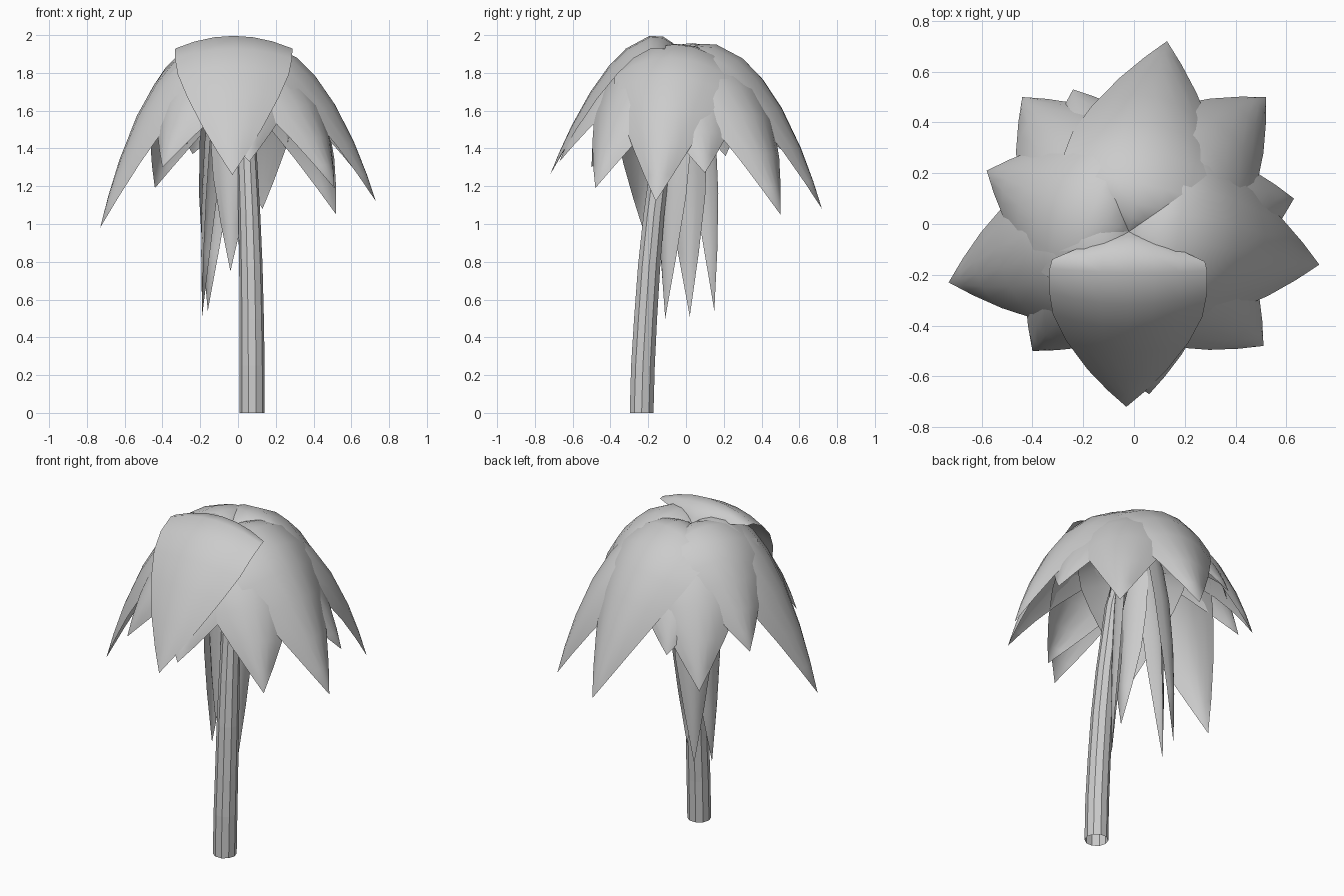
import bpy, bmesh, math
from mathutils import Vector

if "Cube" in bpy.data.objects:
    bpy.data.objects.remove(bpy.data.objects["Cube"])

CROWN = Vector((-0.02, -0.03, 1.90))
# half-width of a leaf along its length (fraction of full width)
BROAD = [(0, .1), (.05, .4), (.1, .68), (.2, .97), (.32, 1), (.5, 1), (.62, .95), (.74, .78), (.86, .5), (.94, .24), (1, 0)]
NARROW = [(0, .2), (.15, .6), (.3, .9), (.45, 1), (.6, 1), (.75, .84), (.88, .47), (1, 0)]


def finish(name, bm):
    bmesh.ops.recalc_face_normals(bm, faces=bm.faces)
    me = bpy.data.meshes.new(name)
    bm.to_mesh(me)
    bm.free()
    ob = bpy.data.objects.new(name, me)
    bpy.context.collection.objects.link(ob)
    return ob


def bezier(p, t):
    u = 1 - t
    return p[0]*u**3 + p[1]*3*u*u*t + p[2]*3*u*t*t + p[3]*t**3


def leaf(name, tip, c1, c2, width, curl, outline):
    """Curved sheet from the crown to tip; c1/c2 = (reach fraction, z) of the arch handles."""
    tip = Vector(tip)
    flat = Vector((tip.x - CROWN.x, tip.y - CROWN.y, 0))

    def handle(c):
        v = CROWN + flat*c[0]
        v.z = c[1]
        return v
    pts = [CROWN, handle(c1), handle(c2), tip]
    side = Vector((0, 0, 1)).cross(flat.normalized())
    bm = bmesh.new()
    rows = []
    n = 6
    for t, w in outline:
        c = bezier(pts, t)
        a, b = max(t - .01, 0), min(t + .01, 1)
        normal = (bezier(pts, b) - bezier(pts, a)).normalized().cross(side)
        if w == 0:
            rows.append([bm.verts.new(c)]*(n + 1))
            continue
        row = []
        for i in range(n + 1):
            s = 2*i/n - 1
            row.append(bm.verts.new(c + side*(s*w*width) - normal*(s*s*w*width*curl)))
        rows.append(row)
    for r0, r1 in zip(rows, rows[1:]):
        for i in range(n):
            vs = [r0[i], r0[i+1], r1[i+1], r1[i]]
            bm.faces.new(list(dict.fromkeys(vs)))
    ob = finish(name, bm)
    ob.data.polygons.foreach_set("use_smooth", [True]*len(ob.data.polygons))
    # keep the upper side facing outward
    if sum(p.normal.z*p.area for p in ob.data.polygons) < 0:
        ob.data.flip_normals()


# trunk: leaning faceted column, open at the ends
path = [(.075, -.235, 0, .066), (.075, -.228, .25, .066), (.073, -.214, .5, .064),
        (.068, -.195, .78, .062), (.060, -.170, 1.05, .058),
        (.043, -.12, 1.45, .052), (-.02, -.03, 1.89, .045)]
bm = bmesh.new()
SIDES = 10
rings = [[bm.verts.new((x + r*math.cos(math.tau*i/SIDES), y + r*math.sin(math.tau*i/SIDES), z))
          for i in range(SIDES)] for x, y, z, r in path]
for r0, r1 in zip(rings, rings[1:]):
    for i in range(SIDES):
        j = (i + 1) % SIDES
        bm.faces.new((r0[i], r0[j], r1[j], r1[i]))
finish("trunk", bm)

# upper broad leaves
leaf("upper_leaf_front", (-.03, -.72, 1.26), (.17, 2.14), (.61, 1.95), .31, .22, BROAD)
for i, tip in enumerate([(.13, .72, 1.08), (.73, -.16, 1.12), (-.73, -.23, .98)]):
    leaf(f"upper_leaf_{i}", tip, (.2, 2.04), (.64, 1.97), .31, .42, BROAD)

# diagonal leaves
for i, tip in enumerate([(.52, .50, 1.05), (.51, -.48, 1.19), (-.44, .50, 1.19), (-.40, -.50, 1.30)]):
    leaf(f"diagonal_leaf_{i}", tip, (.2, 1.98), (.7, 1.92), .30, .42, BROAD)

# shorter leaves filling the gaps
for i, tip in enumerate([(-.58, .21, 1.36), (.63, .10, 1.27), (.06, -.67, 1.33), (-.24, .53, 1.37)]):
    leaf(f"short_leaf_{i}", tip, (.22, 2.04 if i == 0 else 1.97), (.69, 1.96 if i == 0 else 1.86), .29, .38, BROAD)

# narrow hanging leaves around the trunk
for i, tip in enumerate([(.07, -.11, .50), (-.19, .02, .51), (-.16, .15, .54), (-.04, -.16, .75)]):
    leaf(f"hanging_leaf_{i}", tip, (.7, 1.93), (1.1, 1.5), .12, .5, NARROW)
